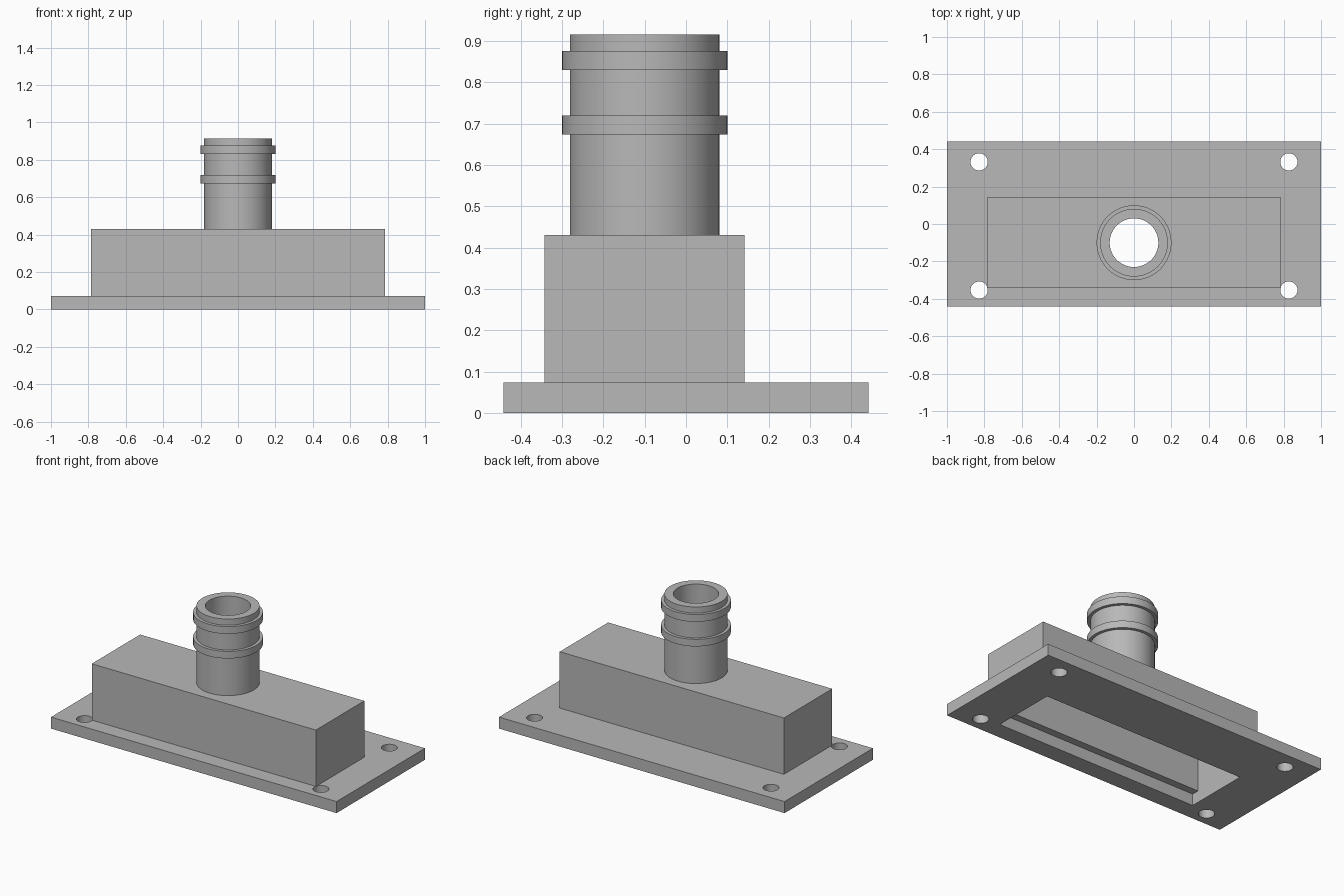
import bpy
import bmesh
from math import cos, sin, tau, radians

cube = bpy.data.objects.get("Cube")
if cube:
    bpy.data.objects.remove(cube, do_unlink=True)

grey = bpy.data.materials.new("plain grey")
grey.use_nodes = True
colour = (0.48, 0.48, 0.48, 1)
grey.diffuse_color = colour
grey.node_tree.nodes["Principled BSDF"].inputs["Base Color"].default_value = colour

PIPE_Y = -0.1
PLATE_TOP = 0.073
BOX_TOP = 0.43
BORE = 0.13


def block(name, x, y0, y1, z0, z1):
    """Box spanning -x..x, y0..y1, z0..z1."""
    bpy.ops.mesh.primitive_cube_add(size=1, location=(0, (y0 + y1) / 2, (z0 + z1) / 2))
    ob = bpy.context.object
    ob.name = name
    ob.scale = (2 * x, y1 - y0, z1 - z0)
    bpy.ops.object.transform_apply(location=False, rotation=False, scale=True)
    ob.data.materials.append(grey)
    return ob


def rod(name, x, y, r, z0, z1, sides=48):
    bpy.ops.mesh.primitive_cylinder_add(vertices=sides, radius=r, depth=z1 - z0,
                                        location=(x, y, (z0 + z1) / 2))
    ob = bpy.context.object
    ob.name = name
    ob.data.materials.append(grey)
    return ob


def smooth(ob):
    bpy.ops.object.select_all(action='DESELECT')
    ob.select_set(True)
    bpy.context.view_layer.objects.active = ob
    bpy.ops.object.shade_smooth_by_angle(angle=radians(30))


def cut(ob, cutters):
    """Subtract each cutter, then discard it."""
    bpy.context.view_layer.objects.active = ob
    for c in cutters:
        mod = ob.modifiers.new("cut", 'BOOLEAN')
        mod.operation = 'DIFFERENCE'
        mod.solver = 'EXACT'
        mod.object = c
        bpy.ops.object.modifier_apply(modifier=mod.name)
        bpy.data.objects.remove(c, do_unlink=True)
    smooth(ob)


# Flange plate with the long opening and four bolt holes
plate = block("base_plate", 1.0, -0.442, 0.442, 0, PLATE_TOP)
holes = [rod("bolt_cutter", x, y, 0.046, -0.1, 0.2)
         for x in (-0.828, 0.828) for y in (-0.353, 0.332)]
cut(plate, [block("opening_cutter", 0.707, -0.33, 0.083, -0.1, 0.2)] + holes)

# Hollow housing, open underneath, bored through its roof
housing = block("housing", 0.785, -0.342, 0.142, PLATE_TOP, BOX_TOP)
cut(housing, [block("cavity_cutter", 0.707, -0.283, 0.083, -0.1, 0.365),
              rod("bore_cutter", 0, PIPE_Y, BORE, 0.2, 0.6, 96)])

# Hose spigot: closed wall profile with two ribs, spun about its axis
R, RIB, TOP = 0.181, 0.2, 0.915
profile = [(BORE, BOX_TOP), (R, BOX_TOP)]
for low, high in ((0.674, 0.719), (0.83, 0.876)):
    profile += [(R, low), (RIB, low), (RIB, high), (R, high)]
profile += [(R, TOP), (BORE, TOP)]

bm = bmesh.new()
SIDES = 96
rings = [[bm.verts.new((r * cos(tau * i / SIDES), r * sin(tau * i / SIDES), z))
          for i in range(SIDES)] for r, z in profile]
for a, b in zip(rings, rings[1:] + rings[:1]):
    for i in range(SIDES):
        j = (i + 1) % SIDES
        bm.faces.new((a[i], a[j], b[j], b[i]))
bmesh.ops.recalc_face_normals(bm, faces=bm.faces)
mesh = bpy.data.meshes.new("hose_spigot")
bm.to_mesh(mesh)
bm.free()
mesh.materials.append(grey)
spigot = bpy.data.objects.new("hose_spigot", mesh)
spigot.location.y = PIPE_Y
bpy.context.collection.objects.link(spigot)
smooth(spigot)
